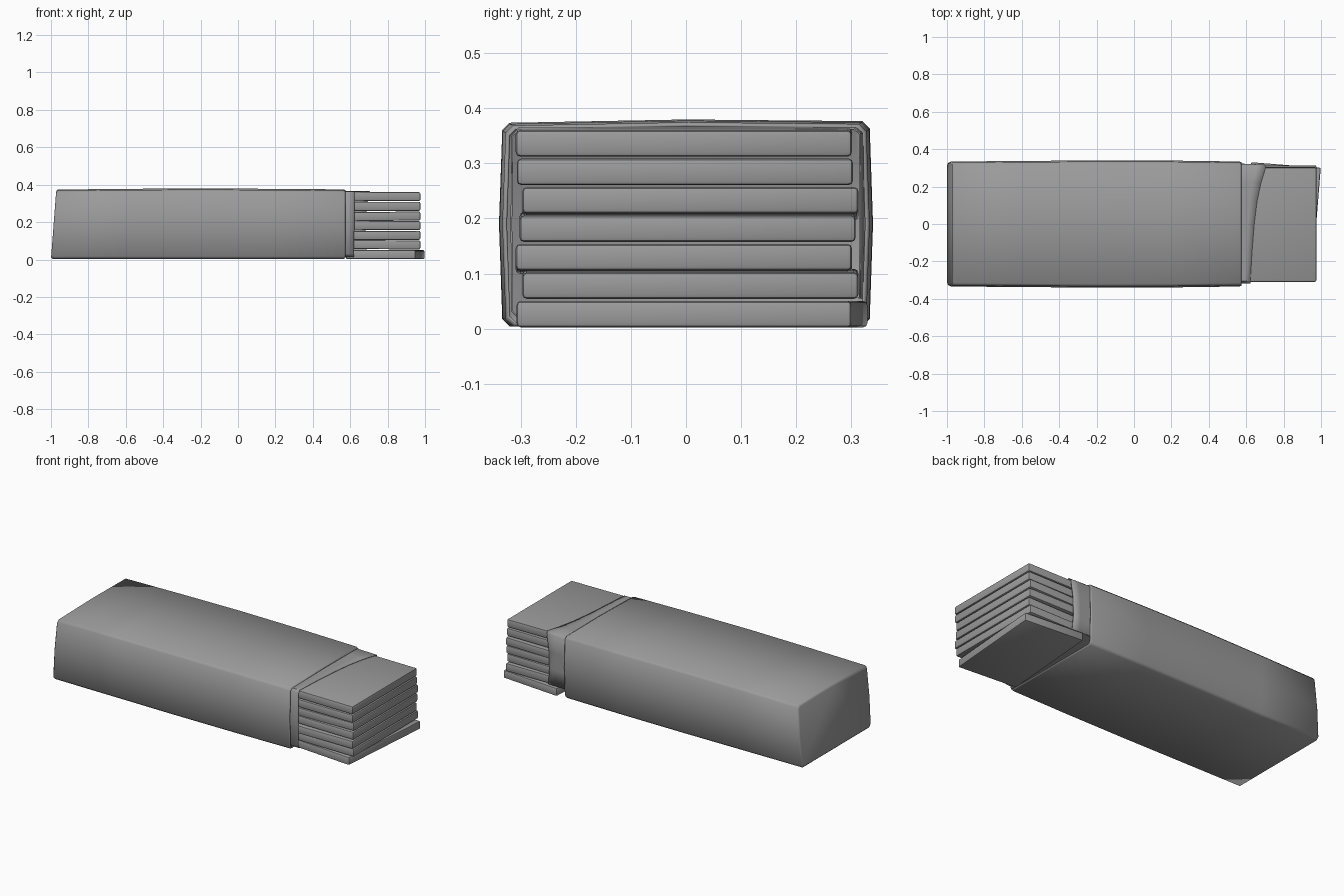
import bpy, bmesh, math
from mathutils import Matrix, Vector

cube = bpy.data.objects.get("Cube")
if cube:
    bpy.data.objects.remove(cube, do_unlink=True)

grey = bpy.data.materials.new("plain grey")
grey.use_nodes = True
grey.diffuse_color = (0.33, 0.33, 0.33, 1)
grey.node_tree.nodes["Principled BSDF"].inputs["Base Color"].default_value = (0.33, 0.33, 0.33, 1)


def finish(bm, name, angle=40):
    bmesh.ops.recalc_face_normals(bm, faces=bm.faces)
    mesh = bpy.data.meshes.new(name)
    bm.to_mesh(mesh)
    bm.free()
    mesh.materials.append(grey)
    obj = bpy.data.objects.new(name, mesh)
    bpy.context.collection.objects.link(obj)
    bpy.ops.object.select_all(action='DESELECT')
    obj.select_set(True)
    bpy.context.view_layer.objects.active = obj
    bpy.ops.object.shade_smooth_by_angle(angle=math.radians(angle))
    return obj


def loft(rows, closed):
    """Skin a list of equally long point rows."""
    bm = bmesh.new()
    rings = [[bm.verts.new(p) for p in row] for row in rows]
    n = len(rings[0])
    for a, b in zip(rings, rings[1:]):
        for i in range(n if closed else n - 1):
            j = (i + 1) % n
            bm.faces.new((a[i], a[j], b[j], b[i]))
    return bm, rings


def add_thickness(obj, amount):
    mod = obj.modifiers.new("thickness", 'SOLIDIFY')
    mod.thickness = amount
    mod.offset = -1


# Sleeve: chamfered box with a slanted closed end and an open end
def sleeve_ring(x, half, top, inset=0.0):
    w, t, b, c = half - inset, top - inset, 0.004 + inset, 0.013
    pts = [(-w + c, b), (w - c, b), (w, b + c), (w + 0.006, 0.19), (w, t - c),
           (w - c, t), (0, t + 0.003), (-w + c, t - 0.003),
           (-w, t - c - 0.003), (-w - 0.006, 0.19), (-w, b + c)]
    lean = 0.028 if x < -0.9 else 0.0
    return [Vector((x + lean * z / 0.37, y, z)) for y, z in pts]


sections = [(-1.0, 0.328, 0.369, 0.008), (-0.992, 0.328, 0.371, 0),
            (-0.6, 0.331, 0.375, 0), (-0.2, 0.334, 0.377, 0),
            (0.2, 0.333, 0.375, 0), (0.565, 0.328, 0.372, 0),
            (0.575, 0.328, 0.372, 0.004)]
bm, rings = loft([sleeve_ring(*s) for s in sections], True)
bm.faces.new(rings[0])
add_thickness(finish(bm, "sleeve", 50), 0.005)

# Foil liner: wraps front, top and back, with a torn edge sweeping along the top
outline = [(-0.30, 0.014, 0.62), (-0.317, 0.03, 0.62), (-0.319, 0.19, 0.622),
           (-0.317, 0.35, 0.622), (-0.305, 0.365, 0.622), (-0.15, 0.366, 0.631),
           (0.0, 0.366, 0.643), (0.12, 0.366, 0.658), (0.22, 0.366, 0.679),
           (0.305, 0.365, 0.705), (0.317, 0.355, 0.70), (0.318, 0.25, 0.685),
           (0.318, 0.15, 0.682), (0.317, 0.055, 0.69)]
rows = []
for k in range(5):
    f = k / 4
    rows.append([(0.5 + (edge - 0.5) * f, y + (0.008 * (1 - f) if y > 0.3 else 0), z)
                 for y, z, edge in outline])
bm, rings = loft(rows, False)
add_thickness(finish(bm, "foil_liner", 50), 0.003)


# Sticks: a loose stack, each slightly shifted and tilted
def stick(name, x0, x1, y, z, tilt=0.0, turn=0.0):
    bm = bmesh.new()
    bmesh.ops.create_cube(bm, size=1)
    bmesh.ops.scale(bm, vec=(x1 - x0, 0.611, 0.048), verts=bm.verts)
    bmesh.ops.bevel(bm, geom=bm.edges[:], offset=0.008, segments=2,
                    profile=0.5, affect='EDGES')
    # rotate about the exposed end, then place that end
    bmesh.ops.translate(bm, vec=((x0 - x1) / 2, 0, 0), verts=bm.verts)
    spin = Matrix.Rotation(turn, 3, 'Z') @ Matrix.Rotation(tilt, 3, 'Y')
    bmesh.ops.rotate(bm, matrix=spin, verts=bm.verts)
    bmesh.ops.translate(bm, vec=(x1, y, z), verts=bm.verts)
    finish(bm, name)


stick("bottom_stick", 0.60, 0.974, -0.004, 0.026, 0.0, -0.08)
offsets = [0.008, -0.004, 0.003, 0.008, -0.002, -0.004]
tilts = [0.006, -0.006, 0.006, -0.012, 0.0, 0.006]
for i, (dy, tilt) in enumerate(zip(offsets, tilts)):
    stick("stick_%d" % (i + 2), -0.1, 0.975, dy, 0.078 + 0.0517 * i, tilt)
